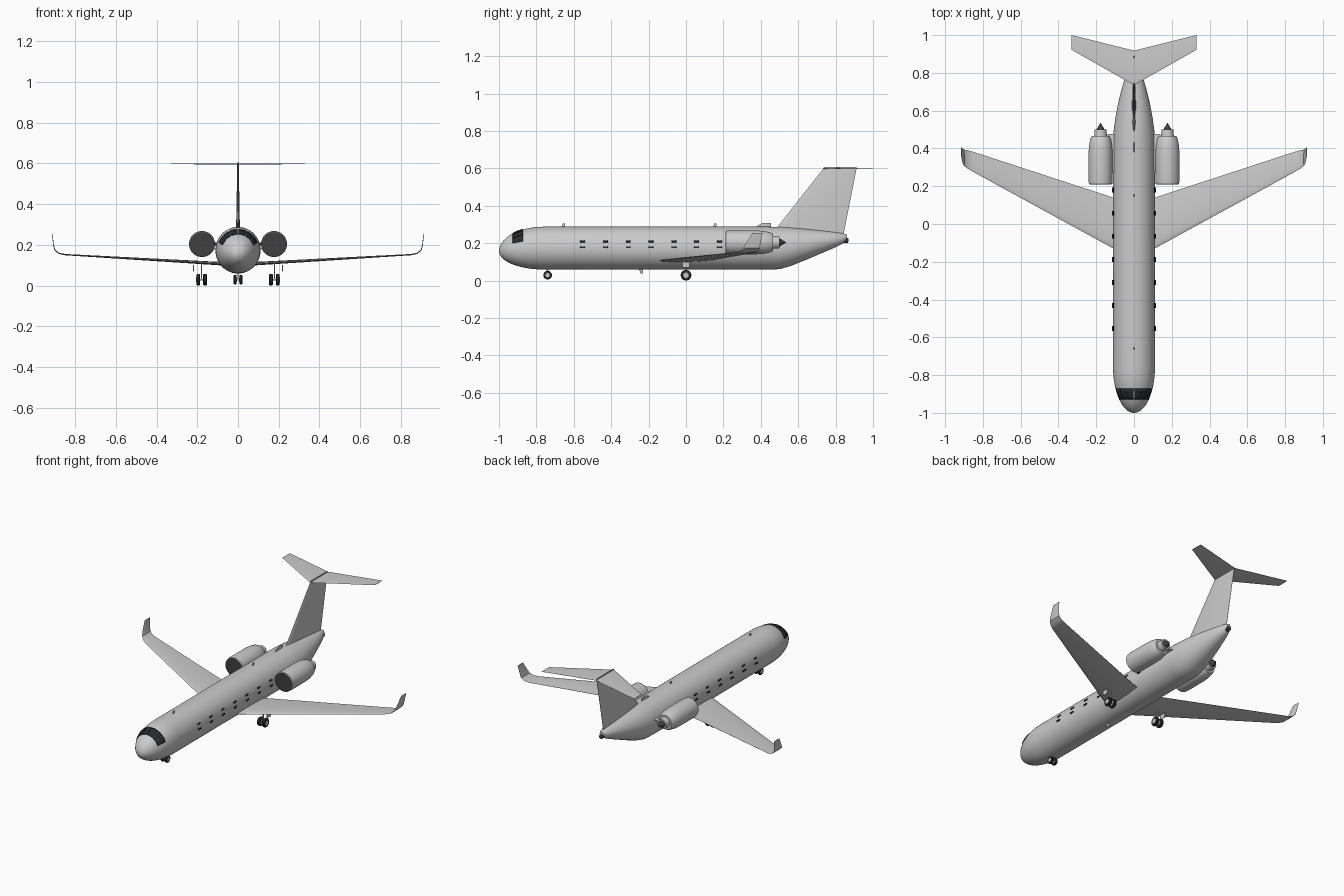
import bpy, bmesh
from math import sin, cos, pi, radians, sqrt
from mathutils import Vector, Matrix

if "Cube" in bpy.data.objects:
    bpy.data.objects.remove(bpy.data.objects["Cube"])


def material(name, rgb):
    m = bpy.data.materials.new(name)
    m.use_nodes = True
    m.diffuse_color = (*rgb, 1)
    m.node_tree.nodes["Principled BSDF"].inputs["Base Color"].default_value = (*rgb, 1)
    return m


GREY = material("light grey paint", (0.6, 0.6, 0.6))
BLACK = material("dark glass", (0.02, 0.025, 0.03))
DARK = material("dark metal", (0.05, 0.05, 0.05))
RUBBER = material("black rubber", (0.025, 0.025, 0.025))


def finish(name, bm, mat, angle=35):
    bmesh.ops.recalc_face_normals(bm, faces=bm.faces)
    me = bpy.data.meshes.new(name)
    bm.to_mesh(me)
    bm.free()
    me.materials.append(mat)
    ob = bpy.data.objects.new(name, me)
    bpy.context.collection.objects.link(ob)
    bpy.ops.object.select_all(action="DESELECT")
    ob.select_set(True)
    bpy.context.view_layer.objects.active = ob
    bpy.ops.object.shade_smooth_by_angle(angle=radians(angle))
    return ob


def skin(name, rings, mat, angle=35):
    """Bridge closed rings of points and cap both ends."""
    bm = bmesh.new()
    loops = [[bm.verts.new(p) for p in ring] for ring in rings]
    n = len(loops[0])
    for a, b in zip(loops, loops[1:]):
        for i in range(n):
            j = (i + 1) % n
            bm.faces.new((a[i], a[j], b[j], b[i]))
    bm.faces.new(loops[0])
    bm.faces.new(loops[-1])
    bmesh.ops.remove_doubles(bm, verts=bm.verts, dist=1e-5)
    return finish(name, bm, mat, angle)


def foil(name, sections, mat=GREY):
    """Loft an airfoil through (leading point, trailing point, thickness vector)."""
    steps = (0, 0.03, 0.1, 0.25, 0.45, 0.7, 1)
    half = [1.6 * sqrt(t) * (1 - t) ** 0.9 / 1.24 + 0.04 * t for t in steps]
    outline = list(zip(steps, half)) + [(t, -h) for t, h in zip(steps[:0:-1], half[:0:-1])]
    rings = []
    for le, te, thick in sections:
        le, te, thick = Vector(le), Vector(te), Vector(thick)
        rings.append([le.lerp(te, t) + thick * h * 0.5 for t, h in outline])
    return skin(name, rings, mat)


def lathe(name, profile, centre, mat, angle=35, axis="Y", n=32):
    """Revolve (radius, distance) pairs around the y or x axis."""
    rings = []
    for r, d in profile:
        ring = []
        for i in range(n):
            u, v = r * cos(2 * pi * i / n), r * sin(2 * pi * i / n)
            p = (u, d, v) if axis == "Y" else (d, u, v)
            ring.append(Vector(centre) + Vector(p))
        rings.append(ring)
    return skin(name, rings, mat, angle)


# Fuselage shape: y, top, bottom, half width behind the nose
HULL = [(-0.76, 0.288, 0.059, 0.111), (0.44, 0.288, 0.059, 0.111), (0.5, 0.287, 0.061, 0.107),
        (0.56, 0.283, 0.078, 0.099), (0.64, 0.276, 0.11, 0.084), (0.72, 0.268, 0.144, 0.064),
        (0.8, 0.258, 0.178, 0.041), (0.84, 0.252, 0.198, 0.026), (0.862, 0.246, 0.22, 0.012)]


def hull_point(y, a, lift=0.0):
    """Point on the fuselage at station y, angle a measured from straight up."""
    if y < HULL[0][0]:
        k = sqrt(max(0, 1 - ((HULL[0][0] - y) / 0.24) ** 2))
        top, bottom, wide = 0.157 + 0.131 * k, 0.157 - 0.098 * k, 0.111 * k
    else:
        for p, q in zip(HULL, HULL[1:]):
            if y <= q[0]:
                f = (y - p[0]) / (q[0] - p[0])
                top, bottom, wide = [u + (v - u) * f for u, v in zip(p[1:], q[1:])]
                break
    mid, tall = (top + bottom) / 2, (top - bottom) / 2
    return Vector(((wide + lift) * sin(a), y, mid + (tall + lift) * cos(a)))


stations = [-0.76 - 0.24 * cos(i * pi / 28) for i in range(14)] + [h[0] for h in HULL]
stations[0] += 0.0002
skin("fuselage", [[hull_point(y, 2 * pi * i / 48) for i in range(48)] for y in stations], GREY)
lathe("tail_exhaust", [(0.013, 0.835), (0.014, 0.866), (0.008, 0.868)], (0, 0, 0.215), DARK, n=16)


def pane(name, y0, y1, a0, a1, lift=0.003):
    """Thin curved plate lying on the fuselage."""
    bm = bmesh.new()
    n = 4
    g = [[bm.verts.new(hull_point(y0 + (y1 - y0) * i / n, radians(a0 + (a1 - a0) * j / n), lift))
          for j in range(n + 1)] for i in range(n + 1)]
    for i in range(n):
        for j in range(n):
            bm.faces.new((g[i][j], g[i + 1][j], g[i + 1][j + 1], g[i][j + 1]))
    ob = finish(name, bm, BLACK)
    mod = ob.modifiers.new("thickness", "SOLIDIFY")
    mod.thickness = 0.004
    mod.offset = 0


def box(name, centre, size, mat):
    bm = bmesh.new()
    bmesh.ops.create_cube(bm, size=1, matrix=Matrix.Translation(centre) @ Matrix.Diagonal((*size, 1)))
    return finish(name, bm, mat)


def wheel(name, x, y, z, r, w):
    h = w / 2
    lathe(name + "_tyre", [(r * 0.55, -h), (r * 0.88, -h), (r, -h * 0.5), (r, h * 0.5),
                           (r * 0.88, h), (r * 0.55, h)], (x, y, z), RUBBER, axis="X", n=24)
    lathe(name + "_hub", [(r * 0.5, -h * 1.1), (r * 0.5, h * 1.1)], (x, y, z), GREY, axis="X", n=16)


for s, side in ((1, "left"), (-1, "right")):
    # Cockpit panes and cabin window strips
    for a0, a1 in ((1, 24), (26, 45), (47, 68)):
        pane(f"{side}_cockpit_window", -0.927, -0.872, s * a0, s * a1, 0.002)
    for i in range(7):
        y = -0.553 + 0.122 * i
        for a in (72.5, 88):
            pane(f"{side}_cabin_window", y - 0.013, y + 0.013, s * (a - 2), s * (a + 2))

    # Wing with curved winglet: x, leading y, trailing y, z, thickness, cant
    wing = [(0.04, -0.168, 0.117, 0.105, 0.034, 0), (0.85, 0.275, 0.382, 0.152, 0.012, 8),
            (0.88, 0.293, 0.39, 0.158, 0.011, 30), (0.9, 0.307, 0.394, 0.174, 0.009, 62),
            (0.907, 0.322, 0.398, 0.2, 0.007, 80), (0.914, 0.355, 0.41, 0.255, 0.005, 85)]
    foil(f"{side}_wing", [((s * x, y0, z), (s * x, y1, z),
                           (-s * t * sin(radians(c)), 0, t * cos(radians(c))))
                          for x, y0, y1, z, t, c in wing])

    # Engine: hollow intake, fan, spinner, nozzle and cone
    hub = (s * 0.177, 0, 0.204)
    lathe(f"{side}_nacelle", [(0.052, 0.26), (0.055, 0.22), (0.058, 0.21), (0.062, 0.213),
                              (0.064, 0.235), (0.064, 0.37), (0.061, 0.415), (0.054, 0.45),
                              (0.046, 0.466), (0.034, 0.466), (0.031, 0.5), (0.022, 0.5)], hub, GREY)
    lathe(f"{side}_intake_lining", [(0.0575, 0.2115), (0.0535, 0.222), (0.05, 0.25), (0.012, 0.25)], hub, DARK)
    lathe(f"{side}_spinner", [(0.001, 0.226), (0.008, 0.234), (0.013, 0.252)], hub, GREY, n=20)
    lathe(f"{side}_exhaust_cone", [(0.026, 0.495), (0.02, 0.503), (0.001, 0.535)], hub, DARK)
    foil(f"{side}_pylon", [((s * 0.07, 0.27, 0.2), (s * 0.07, 0.48, 0.2), (0, 0, 0.025)),
                           ((s * 0.14, 0.27, 0.204), (s * 0.14, 0.475, 0.204), (0, 0, 0.025))])

    # Landing gear
    for x in (0.162, 0.196):
        wheel(f"{side}_main_wheel", s * x, 0, 0.0285, 0.0285, 0.018)
    wheel(f"{side}_nose_wheel", s * 0.014, -0.74, 0.029, 0.023, 0.015)
    box(f"{side}_main_axle", (s * 0.179, 0, 0.0285), (0.03, 0.008, 0.008), GREY)
    box(f"{side}_main_strut", (s * 0.179, 0, 0.07), (0.006, 0.008, 0.08), GREY)
    box(f"{side}_gear_door", (s * 0.219, 0, 0.085), (0.004, 0.04, 0.03), GREY)

box("nose_strut", (0, -0.74, 0.05), (0.006, 0.01, 0.05), GREY)

# T-tail
foil("fin", [((0, 0.46, 0.25), (0, 0.843, 0.25), (0.038, 0, 0)),
             ((0, 0.735, 0.6), (0, 0.912, 0.6), (0.014, 0, 0)),
             ((0, 0.738, 0.607), (0, 0.912, 0.606), (0.01, 0, 0))])
foil("tailplane", [((x, y0, 0.598), (x, y1, 0.598), (0, 0, t)) for x, y0, y1, t in
                   ((-0.33, 0.922, 1.0, 0.005), (0, 0.735, 0.918, 0.01), (0.33, 0.922, 1.0, 0.005))])

# Blade antennas: start y, length, root z, tip z
for y, length, z0, z1 in ((-0.67, 0.022, 0.28, 0.304), (0.14, 0.022, 0.28, 0.304),
                          (0.36, 0.095, 0.28, 0.308), (-0.255, 0.026, 0.066, 0.039)):
    foil("antenna", [((0, y, z0), (0, y + length, z0), (0.008, 0, 0)),
                     ((0, y + length * 0.5, z1), (0, y + length, z1), (0.005, 0, 0))])
